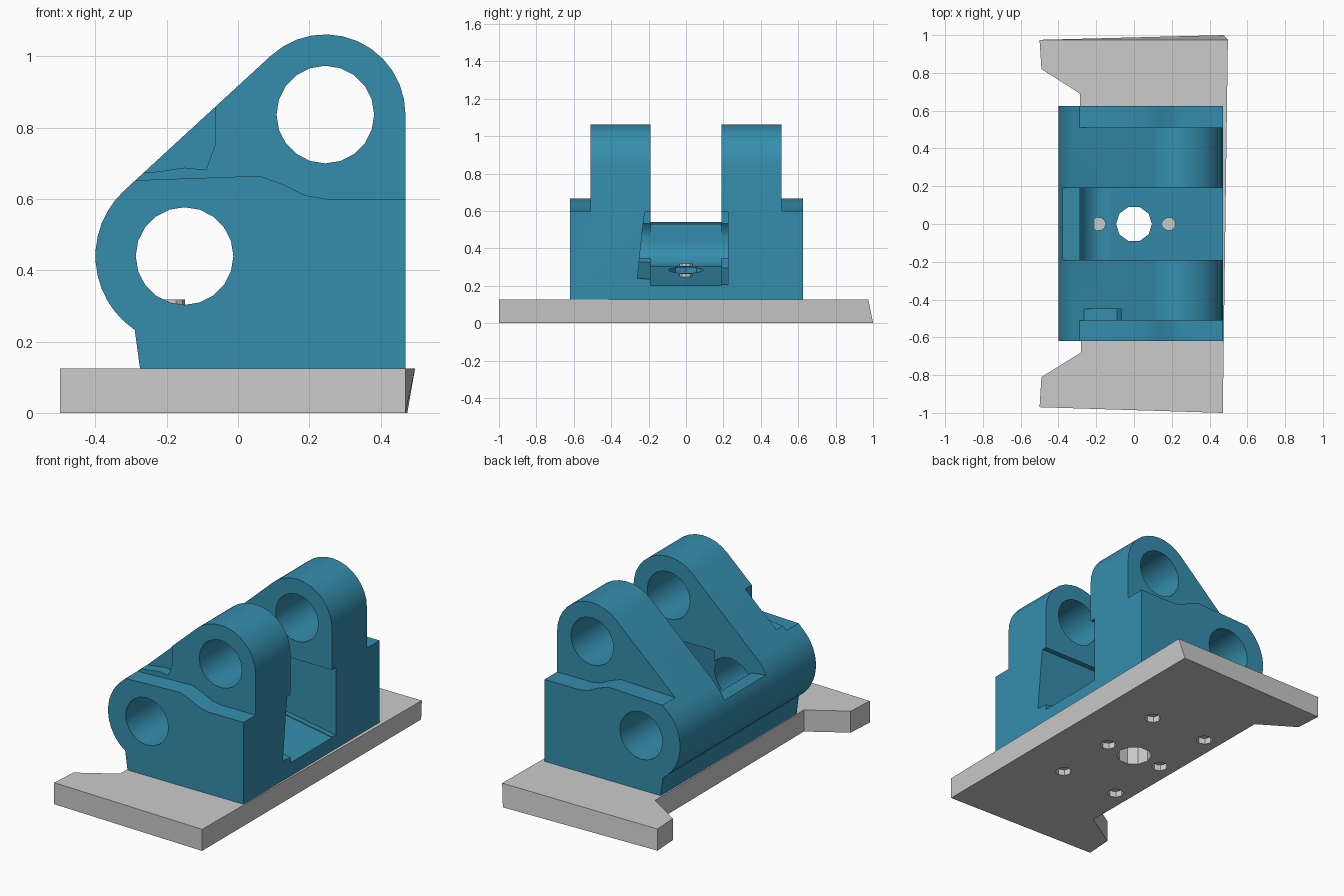
import bpy, bmesh, math

if "Cube" in bpy.data.objects:
    bpy.data.objects.remove(bpy.data.objects["Cube"])


def make(name, verts, faces):
    me = bpy.data.meshes.new(name)
    me.from_pydata(verts, [], faces)
    bm = bmesh.new()
    bm.from_mesh(me)
    bmesh.ops.recalc_face_normals(bm, faces=bm.faces)
    bm.to_mesh(me)
    bm.free()
    ob = bpy.data.objects.new(name, me)
    bpy.context.collection.objects.link(ob)
    return ob


def loft(name, ring_a, ring_b):
    n = len(ring_a)
    faces = [tuple(range(n)), tuple(range(n, 2 * n))]
    faces += [(i, (i + 1) % n, n + (i + 1) % n, n + i) for i in range(n)]
    return make(name, ring_a + ring_b, faces)


def prism(name, pts, y0, y1):
    return loft(name, [(x, y0, z) for x, z in pts], [(x, y1, z) for x, z in pts])


def arc(cx, cz, r, a0, a1, n):
    return [(cx + r * math.cos(math.radians(a0 + (a1 - a0) * i / n)),
             cz + r * math.sin(math.radians(a0 + (a1 - a0) * i / n))) for i in range(n + 1)]


def bore(x, z, r, sides):
    return prism("bore_cutter", arc(x, z, r, 0, 360, sides)[:-1], -0.8, 0.8)


def post(name, x, y, r, z0, z1, sides):
    c = arc(x, y, r, 0, 360, sides)[:-1]
    return loft(name, [(a, b, z0) for a, b in c], [(a, b, z1) for a, b in c])


def carve(ob, cutters):
    for c in cutters:
        m = ob.modifiers.new("cut", 'BOOLEAN')
        m.operation, m.solver, m.object = 'DIFFERENCE', 'EXACT', c
        c.hide_render = True
    bpy.context.view_layer.update()
    dg = bpy.context.evaluated_depsgraph_get()
    me = bpy.data.meshes.new_from_object(ob.evaluated_get(dg))
    ob.modifiers.clear()
    ob.data = me
    for c in cutters:
        bpy.data.objects.remove(c)


BOLTS = [(x, y) for x in (-0.185, 0.185) for y in (-0.38, 0, 0.38)]

# base plate with a wide relief on the left and a slightly skewed far edge
left = [(-0.5, 0.975), (-0.49, 0.82), (-0.285, 0.69), (-0.28, -0.68), (-0.49, -0.81), (-0.5, -0.97)]
low = [(0.47, -1.0), (0.475, 1.0)] + left
top = [(0.47, -1.0), (0.497, 0.975)] + left
plate = loft("base_plate", [(x, y, 0) for x, y in low], [(x, y, 0.125) for x, y in top])
carve(plate, [post("hole", 0, 0, 0.095, -0.1, 0.3, 10)]
      + [post("hole", x, y, 0.045, -0.1, 0.07, 8) for x, y in BOLTS])

# bracket: full silhouette, then everything else is cut away
outline = ([(0.47, 0.125)] + arc(0.245, 0.837, 0.225, 0, 132.7, 12)
           + arc(-0.15, 0.44, 0.25, 132.7, 236, 12) + [(-0.275, 0.125)])
bracket = prism("hinge_bracket", outline, -0.62, 0.625)

cuts = []
# low shoulders outside the lugs
shoulder = [(-0.5, 0.645), (-0.28, 0.653), (0.06, 0.665), (0.13, 0.64), (0.19, 0.61),
            (0.25, 0.6), (0.6, 0.6), (0.6, 1.2), (-0.5, 1.2)]
for y0, y1 in ((-0.8, -0.51), (0.51, 0.8)):
    cuts.append(prism("shoulder_cutter", shoulder, y0, y1))

# slot between the lugs
slot = [(0.6, 0.18), (-0.13, 0.306), (-0.21, 0.325), (-0.26, 0.37), (-0.283, 0.44),
        (-0.287, 0.53), (-0.45, 0.547), (-0.45, 1.2), (0.6, 1.2)]
cuts.append(prism("slot_cutter", slot, -0.19, 0.19))

# wider tapered pocket opening to the right
pocket = prism("pocket_cutter", [(-0.05, 0.294), (0.6, 0.182), (0.6, 0.595), (-0.05, 0.595)], -0.24, 0.225)
for v in pocket.data.vertices:
    if v.co.y < 0:
        v.co.y = -0.26 if v.co.z < 0.4 else -0.22
    if v.co.y < 0 and v.co.z < 0.4:
        v.co.z += 0.035
cuts.append(pocket)

# step in the front lug's slope
step = [(-0.5, 0.66), (-0.24, 0.675), (-0.15, 0.688), (-0.09, 0.682), (-0.065, 0.75), (-0.065, 1.1), (-0.5, 1.1)]
cuts.append(prism("step_cutter", step, -0.7, -0.45))

# two pin bores and the vertical drain hole
cuts += [bore(-0.15, 0.44, 0.137, 20), bore(0.245, 0.837, 0.137, 20),
         post("drain_cutter", 0, 0, 0.095, 0.0, 0.5, 10)]
carve(bracket, cuts)

blue = bpy.data.materials.new("blue_paint")
blue.diffuse_color = (0.035, 0.27, 0.42, 1)
blue.use_nodes = True
blue.node_tree.nodes["Principled BSDF"].inputs["Base Color"].default_value = blue.diffuse_color
bracket.data.materials.clear()
bracket.data.materials.append(blue)

# bolts
bolts = []
for x, y in BOLTS:
    z = (0.318 if x < 0 else 0.265) if y == 0 else 0.25
    bolts.append(post("bolt", x, y, 0.036, 0.03, z, 10))

for ob in [bracket] + bolts:
    bpy.ops.object.select_all(action='DESELECT')
    ob.select_set(True)
    bpy.context.view_layer.objects.active = ob
    bpy.ops.object.shade_smooth_by_angle(angle=math.radians(30))
